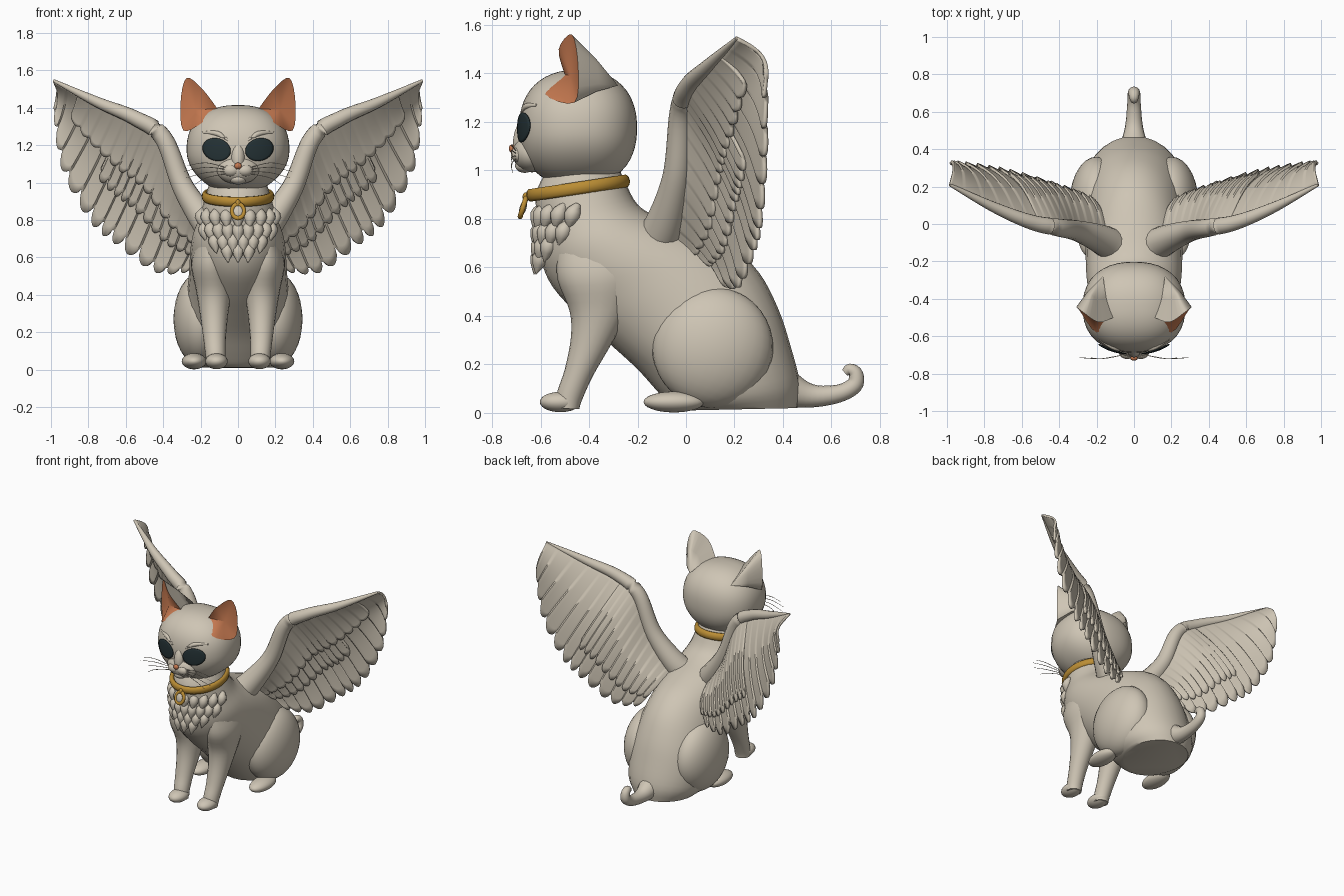
import bpy, bmesh, math
from mathutils import Vector, Matrix

if "Cube" in bpy.data.objects:
    bpy.data.objects.remove(bpy.data.objects["Cube"])


def material(name, rgb):
    m = bpy.data.materials.new(name)
    m.diffuse_color = (*rgb, 1)
    m.use_nodes = True
    m.node_tree.nodes["Principled BSDF"].inputs["Base Color"].default_value = m.diffuse_color
    return m


CREAM = material("cream fur", (0.62, 0.56, 0.46))
GOLD = material("gold", (0.50, 0.27, 0.035))
ORANGE = material("orange skin", (0.56, 0.19, 0.08))
DARK = material("dark eye", (0.018, 0.032, 0.036))


def finish(name, bm, mats, mirror=False, angle=50, thick=0):
    bmesh.ops.recalc_face_normals(bm, faces=bm.faces)
    me = bpy.data.meshes.new(name)
    bm.to_mesh(me)
    bm.free()
    for m in mats:
        me.materials.append(m)
    me.shade_smooth()
    me.set_sharp_from_angle(angle=math.radians(angle))
    ob = bpy.data.objects.new(name, me)
    bpy.context.collection.objects.link(ob)
    if thick:
        s = ob.modifiers.new("thickness", 'SOLIDIFY')
        s.thickness, s.offset = thick, 0
    if mirror:
        ob.modifiers.new("mirror", 'MIRROR')
    return ob


def spline(pts, k):
    """Catmull-Rom sampling of tuples of any length, k steps per span."""
    out, n = [], len(pts)
    for i in range(n - 1):
        p = [pts[max(i - 1, 0)], pts[i], pts[i + 1], pts[min(i + 2, n - 1)]]
        for j in range(k + (i == n - 2)):
            t = j / k
            out.append(tuple(0.5 * (2*b + (c - a)*t + (2*a - 5*b + 4*c - d)*t*t
                                    + (3*b - a - 3*c + d)*t**3) for a, b, c, d in zip(*p)))
    return out


def skin(bm, rings, n):
    """Skin elliptical rings given as (centre, axis, axis), with end caps."""
    loops = []
    for c, a, b in rings:
        loops.append([bm.verts.new(c + a*math.cos(2*math.pi*i/n) + b*math.sin(2*math.pi*i/n))
                      for i in range(n)])
    for p, q in zip(loops, loops[1:]):
        for i in range(n):
            bm.faces.new((p[i], p[(i + 1) % n], q[(i + 1) % n], q[i]))
    bm.faces.new(loops[0])
    bm.faces.new(loops[-1])


def profile_loft(name, rows, mirror=False, n=28):
    """Rows: (centre x, front y, front z, back y, back z, half width)."""
    rings = []
    for x, fy, fz, by, bz, w in spline(rows, 4):
        f, b = Vector((x, fy, fz)), Vector((x, by, bz))
        rings.append(((f + b)/2, (f - b)/2, Vector((w, 0, 0))))
    bm = bmesh.new()
    skin(bm, rings, n)
    return finish(name, bm, [CREAM], mirror)


def tube(bm, rows, k=5, n=12):
    """Rows: (x, y, z, radius)."""
    s = spline(rows, k)
    pts = [Vector(r[:3]) for r in s]
    rings = []
    for i, p in enumerate(pts):
        t = (pts[min(i + 1, len(pts) - 1)] - pts[max(i - 1, 0)]).normalized()
        ref = Vector((1, 0, 0)) if abs(t.x) < 0.8 else Vector((0, 1, 0))
        a = t.cross(ref).normalized()
        r = max(s[i][3], 0.001)
        rings.append((p, a*r, t.cross(a)*r))
    skin(bm, rings, n)


def ball(name, c, r, mat, mirror=False, tilt=0):
    bm = bmesh.new()
    m = Matrix.Translation(c) @ Matrix.Rotation(tilt, 4, 'X') @ Matrix.Diagonal((*r, 1))
    bmesh.ops.create_uvsphere(bm, u_segments=28, v_segments=18, radius=1, matrix=m)
    return finish(name, bm, [mat], mirror)


def ring(name, c, major, minor, scale, tilt, mat):
    bpy.ops.mesh.primitive_torus_add(major_radius=major, minor_radius=minor,
                                     major_segments=40, minor_segments=10)
    ob = bpy.context.object
    ob.name = name
    ob.data.transform(Matrix.Translation(c) @ Matrix.Rotation(tilt, 4, 'X')
                      @ Matrix.Diagonal((*scale, 1)))
    ob.data.materials.append(mat)
    ob.data.shade_smooth()


# Body, legs and paws
profile_loft("body", [
    (0, -0.58, 0.99, -0.28, 1.02, 0.15), (0, -0.62, 0.90, -0.25, 0.95, 0.175),
    (0, -0.61, 0.78, -0.20, 0.86, 0.205), (0, -0.60, 0.64, -0.12, 0.81, 0.24),
    (0, -0.55, 0.52, 0.02, 0.76, 0.255), (0, -0.44, 0.40, 0.18, 0.69, 0.26),
    (0, -0.32, 0.29, 0.30, 0.58, 0.27), (0, -0.20, 0.18, 0.38, 0.43, 0.285),
    (0, -0.11, 0.08, 0.43, 0.28, 0.285), (0, -0.05, 0.02, 0.47, 0.12, 0.26),
    (0, 0.0, 0.01, 0.46, 0.02, 0.21)])
profile_loft("front_leg", [
    (0.15, -0.53, 0.66, -0.20, 0.74, 0.07), (0.145, -0.53, 0.55, -0.17, 0.58, 0.105),
    (0.13, -0.48, 0.42, -0.23, 0.43, 0.095), (0.128, -0.475, 0.31, -0.31, 0.28, 0.075),
    (0.125, -0.50, 0.18, -0.385, 0.15, 0.06), (0.12, -0.53, 0.09, -0.43, 0.05, 0.053),
    (0.118, -0.54, 0.02, -0.44, 0.015, 0.05)], True, 20)
ball("front_paw", (0.115, -0.518, 0.045), (0.06, 0.085, 0.042), CREAM, True)
ball("haunch", (0.2, 0.11, 0.27), (0.145, 0.25, 0.25), CREAM, True, -0.4)
ball("hind_paw", (0.235, -0.05, 0.045), (0.066, 0.125, 0.043), CREAM, True)

# Tail with curled tip
bm = bmesh.new()
tube(bm, [(0, 0.30, 0.17, 0.11), (0, 0.42, 0.10, 0.075), (0, 0.52, 0.07, 0.048),
          (0, 0.63, 0.08, 0.037), (0, 0.695, 0.115, 0.034), (0, 0.70, 0.16, 0.03),
          (0, 0.675, 0.178, 0.025), (0, 0.655, 0.165, 0.016)], 5, 16)
finish("tail", bm, [CREAM])

# Head: rounded superellipsoid
HC, HR, P = Vector((0, -0.445, 1.175)), Vector((0.275, 0.243, 0.24)), 2.3
bm = bmesh.new()
bmesh.ops.create_uvsphere(bm, u_segments=40, v_segments=28, radius=1)
for v in bm.verts:
    d = v.co / sum(abs(c)**P for c in v.co)**(1/P)
    d = Vector([d[i]*HR[i] for i in range(3)])
    d.x *= 1 - 0.25*max(0, -d.z/0.24)**2
    v.co = HC + d
finish("head", bm, [CREAM])


def face_y(x, z):
    r = 1 - abs((x - HC.x)/HR.x)**P - abs((z - HC.z)/HR.z)**P
    return HC.y - HR.y*max(r, 0)**(1/P)


ball("muzzle", (0, -0.635, 1.07), (0.115, 0.08, 0.078), CREAM)
ball("cheek_pad", (0.036, -0.685, 1.065), (0.045, 0.037, 0.034), CREAM, True)
ball("chin", (0, -0.665, 1.02), (0.045, 0.04, 0.03), CREAM)
ball("nose_bridge", (0, -0.66, 1.14), (0.04, 0.05, 0.09), CREAM, False, -0.25)
ball("nose", (0, -0.717, 1.09), (0.02, 0.014, 0.017), ORANGE)

# Eyes: thin almond plates following the face
bm = bmesh.new()
rows = []
for s in range(1, 7):
    row = []
    for i in range(32):
        a = 2*math.pi*i/32
        u, w = 0.076*math.cos(a)*s/6, 0.060*math.sin(a)*s/6
        x, z = 0.114 + u*0.96 - w*0.28, 1.177 + u*0.28 + w*0.96
        row.append(bm.verts.new((x, face_y(x, z) - 0.007, z)))
    rows.append(row)
bm.faces.new(rows[0])
for p, q in zip(rows, rows[1:]):
    for i in range(32):
        bm.faces.new((p[i], p[(i + 1) % 32], q[(i + 1) % 32], q[i]))
finish("eye", bm, [DARK], True, thick=0.006)

# Brow ridges above the eyes
bm = bmesh.new()
tube(bm, [(x, face_y(x, z) + 0.004, z, r) for x, z, r in
          ((0.05, 1.225, 0.005), (0.11, 1.262, 0.014), (0.19, 1.268, 0.005))])
finish("brow", bm, [CREAM], True)

# Ears: hollow orange front, cream back
bm = bmesh.new()
rim = spline([(0.11, -0.50, 1.395), (0.19, -0.525, 1.50), (0.275, -0.47, 1.56),
              (0.307, -0.445, 1.43), (0.293, -0.46, 1.28), (0.2, -0.58, 1.315),
              (0.11, -0.50, 1.395)], 4)[:-1]
loop = [bm.verts.new(p) for p in rim]
hollow = bm.verts.new((0.225, -0.475, 1.39))
back = bm.verts.new((0.165, -0.28, 1.35))
mid = [bm.verts.new(v.co.lerp(back.co, 0.5) + Vector((0.012, 0, 0.01))) for v in loop]
for i in range(len(loop)):
    j = (i + 1) % len(loop)
    bm.faces.new((loop[i], loop[j], hollow)).material_index = 1
    bm.faces.new((loop[i], loop[j], mid[j], mid[i]))
    bm.faces.new((mid[i], mid[j], back))
finish("ear", bm, [CREAM, ORANGE], True)

# Whiskers
bm = bmesh.new()
for dz, x in ((0.045, 0.27), (0.015, 0.29), (-0.02, 0.28), (-0.055, 0.23)):
    tube(bm, [(0.06, -0.70, 1.065 + dz*0.3, 0.002), (0.17, -0.72, 1.07 + dz*0.8, 0.002),
              (x, -0.715, 1.045 + dz, 0.001)], 4, 5)
finish("whiskers", bm, [CREAM], True)

# Chest fur: rows of downward tufts
bm = bmesh.new()
for z, n, spread in ((0.86, 9, 1.25), (0.79, 9, 1.05), (0.73, 6, 0.65), (0.68, 3, 0.28)):
    for i in range(n):
        a = spread*(2*i/(n - 1) - 1)
        x, y = 0.20*math.sin(a), -0.40 - 0.205*math.cos(a)
        tube(bm, [(x, y + 0.02, z, 0.012), (x*1.04, y - 0.005, z - 0.045, 0.034),
                  (x*0.95, y - 0.022, z - 0.11, 0.001)], 3, 8)
finish("chest_fur", bm, [CREAM])

# Collar and pendant
ring("collar", (0, -0.445, 0.927), 0.185, 0.017, (0.96, 1.07, 1.6), 0.15, GOLD)
ring("pendant_rim", (0, -0.672, 0.848), 0.032, 0.011, (1, 1.2, 1), math.pi/2 - 0.3, GOLD)
ball("pendant_gem", (0, -0.672, 0.846), (0.028, 0.014, 0.034), CREAM, False, -0.3)
ball("pendant_loop", (0, -0.66, 0.89), (0.014, 0.014, 0.02), GOLD)

# Wings: scalloped feather layers between a leading and a trailing curve
LEAD = [(0.14, -0.10, 0.75), (0.29, -0.04, 0.97), (0.40, -0.02, 1.24),
        (0.55, 0.01, 1.345), (0.75, 0.09, 1.43), (0.985, 0.21, 1.545)]
TRAIL = [(0.27, 0.16, 0.52), (0.44, 0.22, 0.52), (0.64, 0.28, 0.66),
         (0.79, 0.31, 0.79), (0.94, 0.33, 1.07), (0.985, 0.325, 1.37)]
STEPS = 28
lead, trail = spline(LEAD, STEPS), spline(TRAIL, STEPS)


def feather_layer(name, u1, v1, count, shift, notch):
    bm = bmesh.new()
    cols, last = [], int(u1*(len(lead) - 1))
    for i in range(last + 1):
        f = i/last*count % 1
        edge = v1*(1 - notch*(1 - math.sqrt(max(0, math.sin(math.pi*f)))))
        a, b = Vector(lead[i]), Vector(trail[i])
        nrm = Vector((-0.35, 0.85, 0.3)).normalized()
        col = []
        for j in range(13):
            v = edge*j/12
            bulge = 0.05*math.sin(math.pi*v) + shift*min(1, 2*v) + 0.016*(f - 0.5)*v
            col.append(bm.verts.new(a.lerp(b, v) + nrm*bulge))
        cols.append(col)
    for p, q in zip(cols, cols[1:]):
        for j in range(12):
            bm.faces.new((p[j], p[j + 1], q[j + 1], q[j]))
    finish(name, bm, [CREAM], True, 40, 0.016)


feather_layer("flight_feathers", 1.0, 1.0, 13, 0.0, 0.13)
feather_layer("front_coverts", 0.88, 0.48, 15, -0.030, 0.14)
feather_layer("front_middle_coverts", 0.66, 0.68, 13, -0.017, 0.13)
feather_layer("back_coverts", 0.55, 0.78, 11, 0.014, 0.12)

# Wing arm and shoulder along the leading edge
bm = bmesh.new()
radii = (0.085, 0.058, 0.048, 0.04, 0.028, 0.008)
tube(bm, [(0.07, -0.16, 0.70, 0.09)] + [(*p, r) for p, r in zip(LEAD, radii)], 8, 16)
finish("wing_arm", bm, [CREAM], True)
